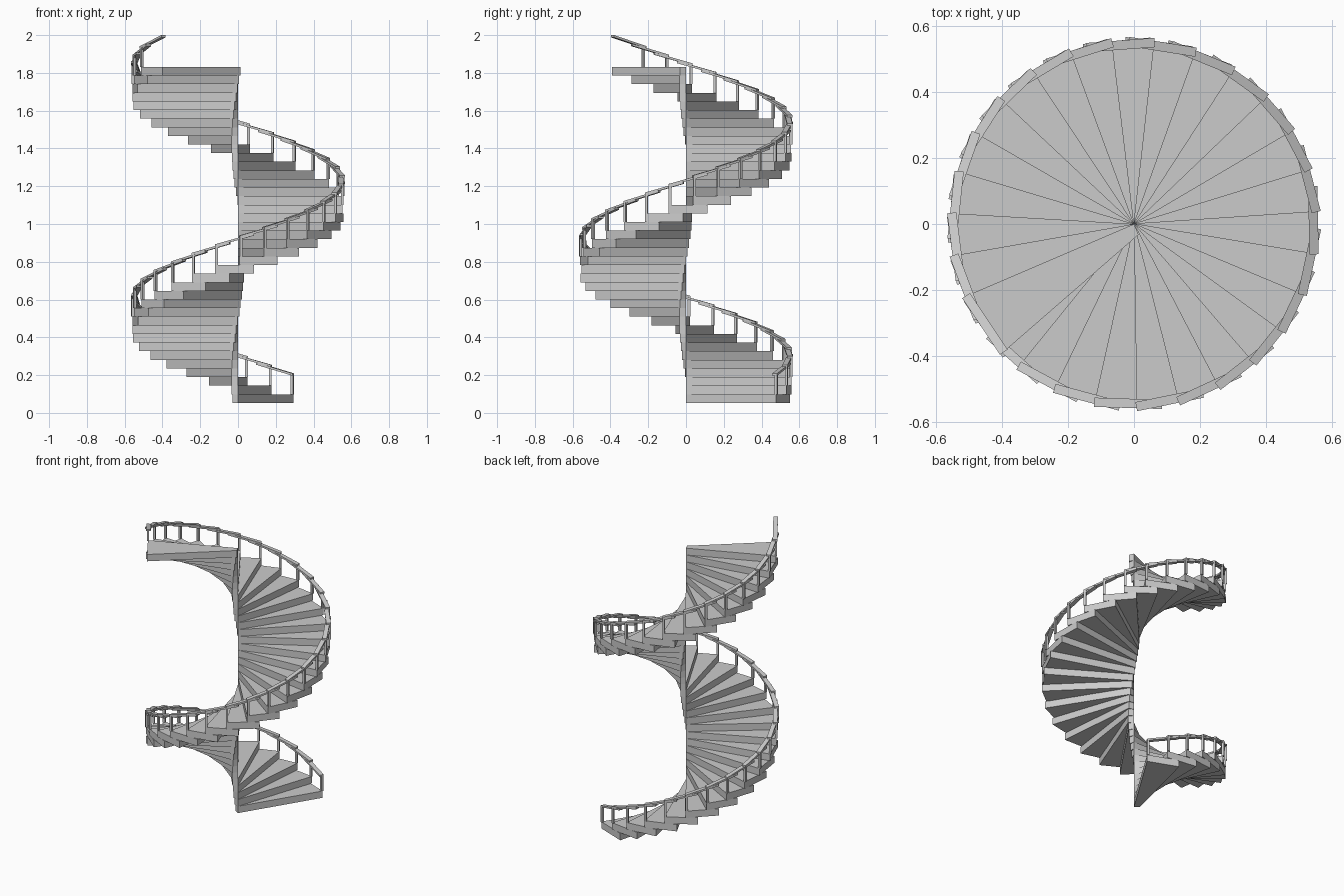
import bpy, bmesh
from math import radians, cos, sin
from mathutils import Vector

if "Cube" in bpy.data.objects:
    bpy.data.objects.remove(bpy.data.objects["Cube"])

COUNT = 39
START, PITCH, WIDTH = radians(58.2), radians(13.29), radians(21.2)
R, BASE, RISE = 0.56, 0.053, 0.0456
HUB = 0.035          # width of the blunt inner end of each step


def polar(r, a):
    return Vector((r * cos(a), r * sin(a), 0))


def prism(bm, outline, bottoms, tops):
    """Solid from a plan outline with a bottom and top height per corner."""
    lo = [bm.verts.new((p.x, p.y, z)) for p, z in zip(outline, bottoms)]
    hi = [bm.verts.new((p.x, p.y, z)) for p, z in zip(outline, tops)]
    n = len(outline)
    bm.faces.new(lo[::-1])
    bm.faces.new(hi)
    for i in range(n):
        j = (i + 1) % n
        bm.faces.new((lo[i], lo[j], hi[j], hi[i]))


def finish(name, bm):
    bmesh.ops.recalc_face_normals(bm, faces=bm.faces[:])
    mesh = bpy.data.meshes.new(name)
    bm.to_mesh(mesh)
    bm.free()
    bpy.context.collection.objects.link(bpy.data.objects.new(name, mesh))


steps, posts, rails = bmesh.new(), bmesh.new(), bmesh.new()
for i in range(COUNT):
    a = START + i * PITCH
    z = BASE + i * RISE
    p, q = polar(R, a), polar(R, a + WIDTH)
    along = (q - p).normalized()
    out = polar(1, a + WIDTH / 2)

    # wedge tread, overlapping the one below
    prism(steps, [Vector(), p, q, polar(HUB, a + radians(90))],
          [z] * 4, [z + RISE] * 4)

    # baluster at the leading outer corner
    s, t = p, p + along * 0.014
    prism(posts, [s - out * 0.008, s + out * 0.006, t + out * 0.006, t - out * 0.008],
          [z + RISE] * 4, [z + 0.150] * 4)

    # sloping handrail segment along the outer chord
    low, high = z + 0.156, z + 0.214
    tops = [low, low, high, high]
    prism(rails, [p - out * 0.021, p + out * 0.007, q + out * 0.007, q - out * 0.021],
          [h - 0.012 for h in tops], tops)

finish("stair_steps", steps)
finish("balusters", posts)
finish("handrail", rails)
